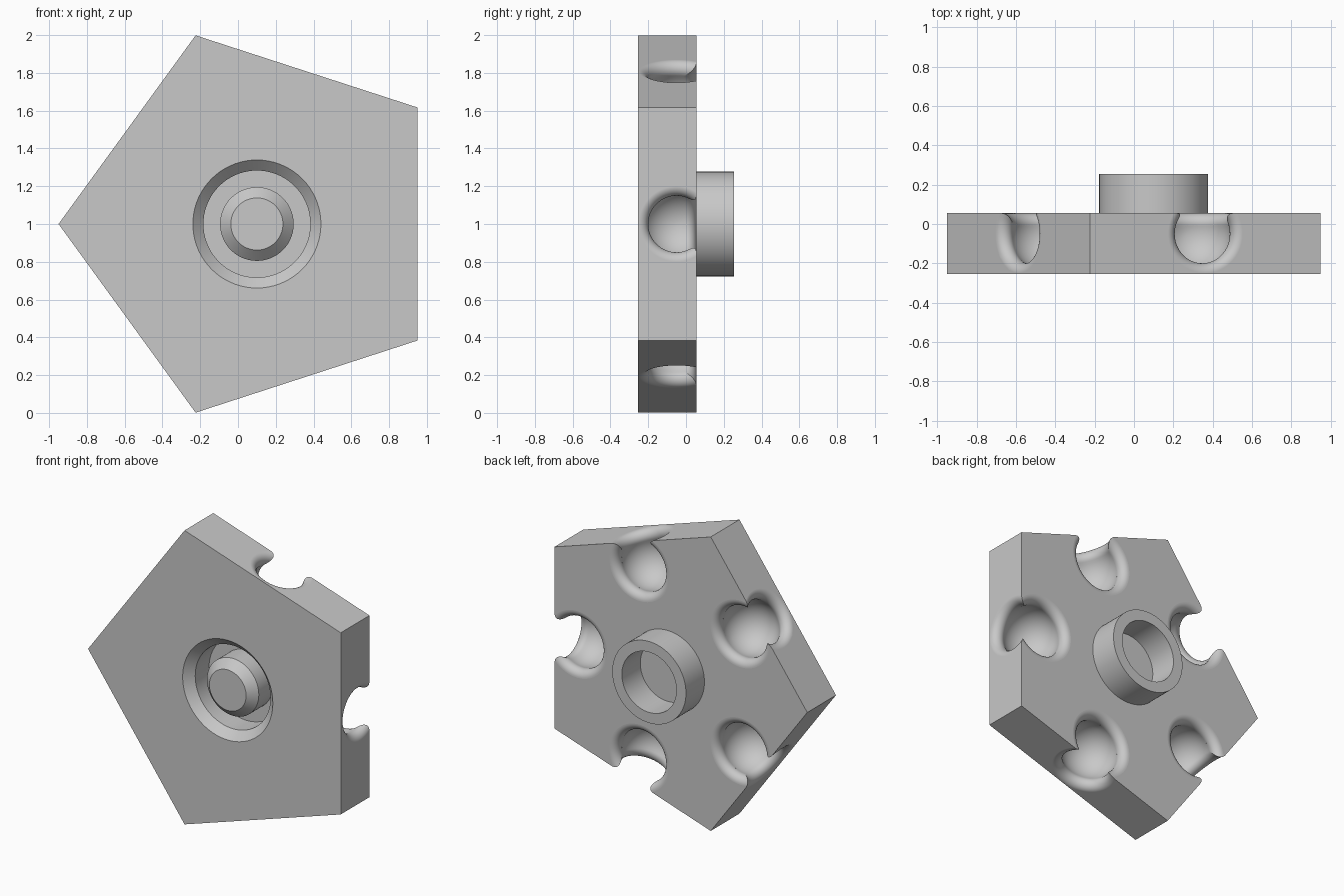
import bpy, bmesh, math
from mathutils import Vector, Matrix

cube = bpy.data.objects.get("Cube")
if cube:
    bpy.data.objects.remove(cube, do_unlink=True)

# Main dimensions
HUB = Vector((0.1, 0, 1.0))           # axis of the plate
RADIUS = 1.05                         # pentagon corner radius
FRONT, BACK, BOSS_END = -0.253, 0.055, 0.253
BALL_R, FILLET = 0.183, 0.05          # ball pocket and its rounded rim
INSET, DEPTH = 0.17, 0.105            # pocket centre below rim face / back face

grey = bpy.data.materials.new("plain grey")
grey.use_nodes = True
COLOUR = (0.58, 0.58, 0.58, 1)
grey.diffuse_color = COLOUR
grey.node_tree.nodes["Principled BSDF"].inputs["Base Color"].default_value = COLOUR


def make_object(name, bm):
    bm.normal_update()
    bmesh.ops.recalc_face_normals(bm, faces=bm.faces)
    if bm.calc_volume(signed=True) < 0:
        bmesh.ops.reverse_faces(bm, faces=bm.faces)
    mesh = bpy.data.meshes.new(name)
    bm.to_mesh(mesh)
    bm.free()
    mesh.materials.append(grey)
    obj = bpy.data.objects.new(name, mesh)
    bpy.context.collection.objects.link(obj)
    return obj


def lathe(name, profile, centre, axis, steps=72):
    """Revolve a closed (radius, height) outline about an axis."""
    bm = bmesh.new()
    turn = Vector(axis).to_track_quat('Z', 'Y').to_matrix().to_4x4()
    place = Matrix.Translation(centre) @ turn
    rings = []
    for r, h in profile:
        count = steps if r > 1e-6 else 1
        rings.append([bm.verts.new(place @ Vector((r * math.cos(math.tau * k / steps),
                                                   r * math.sin(math.tau * k / steps), h)))
                      for k in range(count)])
    for i, upper in enumerate(rings):
        lower = rings[i - 1]
        if len(lower) == len(upper) == 1:
            continue
        for k in range(steps):
            n = (k + 1) % steps
            quad = [lower[k % len(lower)], lower[n % len(lower)],
                    upper[n % len(upper)], upper[k % len(upper)]]
            bm.faces.new(list(dict.fromkeys(quad)))
    return make_object(name, bm)


def pocket_profile(distance, with_ball):
    """Ball hollow opening through a face at this distance, with a rounded rim."""
    rim = math.sqrt((BALL_R + FILLET) ** 2 - (distance - FILLET) ** 2)
    phi = math.atan2(distance - FILLET, rim)
    if with_ball:
        angles = [-math.pi / 2 + (phi + math.pi / 2) * i / 24 for i in range(1, 25)]
        pts = [(0, -BALL_R)] + [(BALL_R * math.cos(a), BALL_R * math.sin(a)) for a in angles]
    else:
        pts = [(0, BALL_R * math.sin(phi)),
               (BALL_R * math.cos(phi), BALL_R * math.sin(phi))]
    for i in range(1, 13):
        a = phi + math.pi - (math.pi / 2 + phi) * i / 12
        pts.append((rim + FILLET * math.cos(a),
                    distance - FILLET + FILLET * math.sin(a)))
    return pts + [(rim, distance + 0.1), (0, distance + 0.1)]


def cut(target, cutter):
    cutter.hide_render = True
    mod = target.modifiers.new("cut", 'BOOLEAN')
    mod.operation, mod.solver, mod.object = 'DIFFERENCE', 'EXACT', cutter
    bpy.context.view_layer.objects.active = target
    bpy.ops.object.modifier_apply(modifier=mod.name)
    bpy.data.objects.remove(cutter, do_unlink=True)


# Five-sided plate with one corner towards -x
bm = bmesh.new()
corners = [math.pi + math.tau * i / 5 for i in range(5)]
front, back = [[bm.verts.new((HUB.x + RADIUS * math.cos(a), y,
                              HUB.z + RADIUS * math.sin(a))) for a in corners]
               for y in (FRONT, BACK)]
bm.faces.new(front)
bm.faces.new(back[::-1])
for i in range(5):
    bm.faces.new((front[i], front[i - 1], back[i - 1], back[i]))
plate = make_object("pentagon_plate", bm)

# Ring groove in the front, leaving a chamfered knob in the middle
groove = [(0.138, FRONT), (0.195, FRONT + 0.055), (0.195, -0.05), (0.283, -0.05),
          (0.283, FRONT + 0.055), (0.339, FRONT), (0.339, -0.35), (0.138, -0.35)]
cut(plate, lathe("groove_cutter", groove, HUB, (0, 1, 0)))

# Ball pocket at the middle of each side, open to the side and to the back
apothem = RADIUS * math.cos(math.pi / 5)
for i in range(5):
    a = math.tau * i / 5
    out = Vector((math.cos(a), 0, math.sin(a)))
    centre = HUB + out * (apothem - INSET) + Vector((0, BACK - DEPTH, 0))
    cut(plate, lathe("side_cutter", pocket_profile(INSET, True), centre, out))
    cut(plate, lathe("back_cutter", pocket_profile(DEPTH, False), centre, (0, 1, 0)))

# Hollow boss on the back
boss = lathe("back_boss", [(0.277, BACK - 0.01), (0.277, BOSS_END),
                           (0.205, BOSS_END), (0.205, BACK - 0.01)], HUB, (0, 1, 0))

# Smooth curved surfaces, keep the flats flat
for obj in (plate, boss):
    bpy.ops.object.select_all(action='DESELECT')
    obj.select_set(True)
    bpy.context.view_layer.objects.active = obj
    bpy.ops.object.shade_smooth_by_angle(angle=math.radians(30))
    weighted = obj.modifiers.new("flat_faces", 'WEIGHTED_NORMAL')
    weighted.keep_sharp = True
